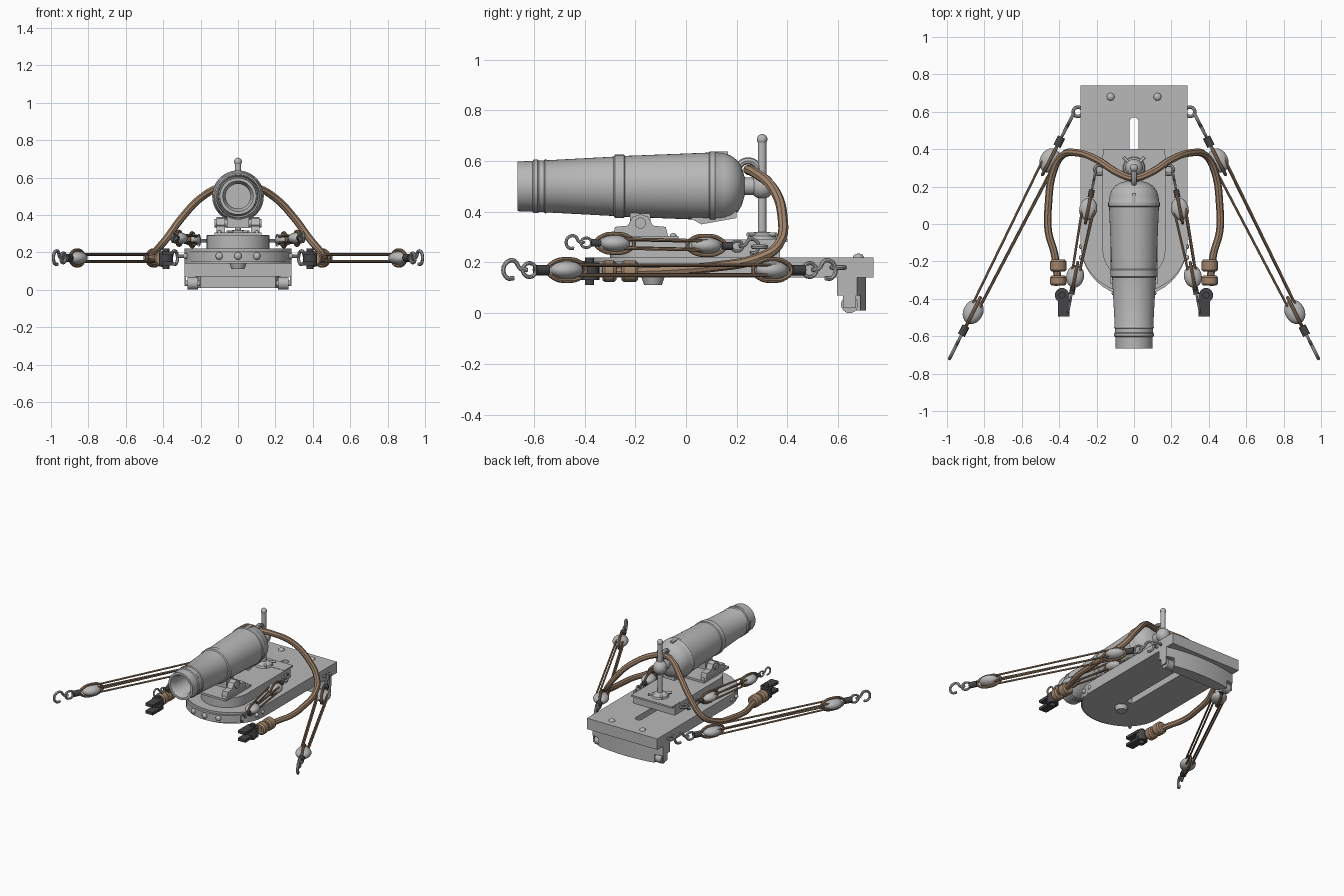
import bpy, bmesh, math
from mathutils import Vector, Matrix

if "Cube" in bpy.data.objects:
    bpy.data.objects.remove(bpy.data.objects["Cube"], do_unlink=True)


def material(name, rgb):
    m = bpy.data.materials.new(name)
    m.use_nodes = True
    m.diffuse_color = (*rgb, 1)
    m.node_tree.nodes["Principled BSDF"].inputs["Base Color"].default_value = (*rgb, 1)
    return m


GREY = material("plain_grey", (0.48, 0.48, 0.48))
ROPE = material("rope_brown", (0.36, 0.235, 0.15))
DARK = material("dark_iron", (0.06, 0.06, 0.065))
parts = []
SIDES = ((1, "left"), (-1, "right"))


def add(name, bm, mat):
    bmesh.ops.recalc_face_normals(bm, faces=bm.faces)
    me = bpy.data.meshes.new(name)
    bm.to_mesh(me)
    bm.free()
    me.materials.append(mat)
    ob = bpy.data.objects.new(name, me)
    bpy.context.collection.objects.link(ob)
    parts.append(ob)
    return ob


def prism(name, outline, z0, z1, mat=GREY, matrix=Matrix()):
    bm = bmesh.new()
    face = bm.faces.new([bm.verts.new((x, y, z0)) for x, y in outline])
    ext = bmesh.ops.extrude_face_region(bm, geom=[face])["geom"]
    bmesh.ops.translate(bm, vec=(0, 0, z1 - z0),
                        verts=[g for g in ext if isinstance(g, bmesh.types.BMVert)])
    bm.transform(matrix)
    return add(name, bm, mat)


def box(name, lo, hi, mat=GREY):
    return prism(name, [(lo[0], lo[1]), (hi[0], lo[1]), (hi[0], hi[1]), (lo[0], hi[1])],
                 lo[2], hi[2], mat)


def lathe(name, profile, origin, axis, mat=GREY, n=24):
    """Revolve (distance, radius) pairs about an axis."""
    bm = bmesh.new()
    rings = []
    for t, r in profile:
        if r == 0:
            rings.append([bm.verts.new((0, 0, t))] * n)
        else:
            rings.append([bm.verts.new((r * math.cos(a), r * math.sin(a), t))
                          for a in (math.tau * i / n for i in range(n))])
    for a, b in zip(rings, rings[1:]):
        for i in range(n):
            j = (i + 1) % n
            bm.faces.new(list(dict.fromkeys((a[i], a[j], b[j], b[i]))))
    q = Vector((0, 0, 1)).rotation_difference(Vector(axis))
    bm.transform(Matrix.Translation(origin) @ q.to_matrix().to_4x4())
    return add(name, bm, mat)


def rod(name, a, b, r, mat=GREY, n=20):
    d = Vector(b) - Vector(a)
    return lathe(name, [(0, 0), (0, r), (d.length, r), (d.length, 0)], a, d.normalized(), mat, n)


def ball(name, c, radii, mat=GREY, matrix=Matrix()):
    bm = bmesh.new()
    bmesh.ops.create_uvsphere(bm, u_segments=20, v_segments=12, radius=1)
    bm.transform(matrix @ Matrix.Translation(c) @ Matrix.Diagonal((*radii, 1)))
    return add(name, bm, mat)


def tube(name, points, r, mat=ROPE, closed=False, handle="AUTO"):
    cu = bpy.data.curves.new(name, "CURVE")
    cu.dimensions = "3D"
    cu.bevel_depth, cu.bevel_resolution, cu.resolution_u = r, 2, 5
    cu.use_fill_caps = not closed
    sp = cu.splines.new("BEZIER")
    sp.bezier_points.add(len(points) - 1)
    for bp, p in zip(sp.bezier_points, points):
        bp.co = p
        bp.handle_left_type = bp.handle_right_type = handle
    sp.use_cyclic_u = closed
    tmp = bpy.data.objects.new(name + "_path", cu)
    bpy.context.collection.objects.link(tmp)
    bpy.context.view_layer.update()
    me = bpy.data.meshes.new_from_object(tmp.evaluated_get(bpy.context.evaluated_depsgraph_get()))
    bpy.data.objects.remove(tmp, do_unlink=True)
    me.materials.clear()
    me.materials.append(mat)
    ob = bpy.data.objects.new(name, me)
    bpy.context.collection.objects.link(ob)
    parts.append(ob)


def ring(name, M, a, b, r, mat=GREY, shift=0, flat=False):
    """Oval loop in the frame M, standing upright unless flat."""
    pts = []
    for i in range(8):
        c, s = math.cos(math.tau * i / 8), math.sin(math.tau * i / 8)
        pts.append(M @ Vector((shift + a * c, b * s if flat else 0, 0 if flat else b * s)))
    tube(name, pts, r, mat, closed=True)


def rounded_bed(w, back, front, depth, n=20):
    """Plan outline with a square back and an elliptical front."""
    arc = [(w * math.cos(a), front + depth - depth * math.sin(a))
           for a in (math.pi * i / n for i in range(n + 1))]
    return [(w, back)] + arc + [(-w, back)]


# Slide bed with its long slot
bed = prism("slide_bed", rounded_bed(0.285, 0.74, -0.37, 0.26), 0.14, 0.22)
slot = [(0.025 * math.cos(a), 0.545 + 0.025 * math.sin(a)) for a in (math.pi * i / 8 for i in range(9))]
cutter = prism("slot_cutter", slot + [(-0.025, -0.05), (0.025, -0.05)], 0.1, 0.3)
mod = bed.modifiers.new("slot", "BOOLEAN")
mod.operation, mod.object, mod.solver = "DIFFERENCE", cutter, "EXACT"
bpy.context.view_layer.objects.active = bed
bpy.ops.object.modifier_apply(modifier="slot")
parts.remove(cutter)
bpy.data.objects.remove(cutter, do_unlink=True)
band = rounded_bed(0.285, -0.11, -0.388, 0.278)
prism("front_band", band, 0.15, 0.205)
lathe("pivot_bolt", [(0, 0), (0, 0.035), (0.03, 0.045), (0.03, 0)], (0, -0.13, 0.11), (0, 0, 1))
for x in (-0.1, 0, 0.1):
    ball("front_bolt", (x, -0.388 + x * x * 1.8, 0.18), (0.02, 0.015, 0.02))
for s, side in SIDES:
    ball(side + "_bed_bolt", (0.125 * s, 0.68, 0.22), (0.021, 0.021, 0.015))
    for y in (-0.12, -0.18):
        ball(side + "_side_bolt", (0.28 * s, y, 0.18), (0.015, 0.015, 0.015))

# Curved rear support and rollers
rear = [(0.285 * t / 5, 0.71 - 0.035 * (t / 5) ** 2) for t in range(-5, 6)]
prism("rear_support", rear + [(0.285, 0.595), (-0.285, 0.595)], 0.07, 0.14)
prism("rear_skirt", rear[1:-1] + [(0.2, 0.62), (-0.2, 0.62)], 0.01, 0.07)
for s, side in SIDES:
    rod(side + "_rear_roller", (0.215 * s, 0.645, 0.034), (0.27 * s, 0.645, 0.034), 0.034)
    rod(side + "_roller_axle", (0.2 * s, 0.645, 0.034), (0.285 * s, 0.645, 0.034), 0.015)
    box(side + "_roller_bracket", (0.278 * s, 0.62, 0.02), (0.285 * s, 0.67, 0.08))

# Upper carriage and trunnion bracket
prism("carriage", rounded_bed(0.168, 0.37, -0.3, 0.16), 0.22, 0.29)
box("carriage_rear_plate", (-0.165, 0.3, 0.28), (0.165, 0.4, 0.292))
box("bracket_base", (-0.125, -0.32, 0.29), (0.125, -0.03, 0.305))
side_turn = Matrix(((0, 0, 1, 0), (1, 0, 0, 0), (0, 1, 0, 0), (0, 0, 0, 1)))
cheek = [(-0.29, 0.3), (-0.07, 0.3), (-0.08, 0.34), (-0.13, 0.345), (-0.15, 0.38),
         (-0.18, 0.39), (-0.21, 0.38), (-0.23, 0.345), (-0.28, 0.34)]
for s, side in SIDES:
    prism(side + "_bracket_cheek", cheek, 0.07 * s, 0.115 * s, matrix=side_turn)
    for y in (-0.3, -0.05):
        ball(side + "_bracket_bolt", (0.1 * s, y, 0.305), (0.013, 0.013, 0.012))
rod("bracket_pin", (-0.125, -0.18, 0.355), (0.125, -0.18, 0.355), 0.022)
box("barrel_lug", (-0.06, -0.22, 0.33), (0.06, -0.14, 0.42))
under = [(0.0, 0.385), (0.06, 0.35), (0.2, 0.375), (0.2, 0.43), (0.0, 0.43)]
prism("breech_underplate", under, -0.045, 0.045, matrix=side_turn)

# Barrel with bore and reinforcing rings
barrel = [(-0.4, 0), (-0.4, 0.066), (-0.635, 0.066), (-0.665, 0.082), (-0.665, 0.098),
          (-0.605, 0.1), (-0.6, 0.106), (-0.585, 0.106), (-0.58, 0.102), (-0.56, 0.102),
          (-0.555, 0.107), (-0.545, 0.103), (-0.285, 0.117), (-0.28, 0.125), (-0.245, 0.125),
          (-0.24, 0.12), (0.09, 0.133), (0.095, 0.138), (0.115, 0.138), (0.12, 0.134),
          (0.15, 0.131), (0.18, 0.12), (0.205, 0.1), (0.22, 0.075), (0.23, 0.04), (0.235, 0)]
lathe("barrel", barrel, (0, 0, 0.5), (0, 1, 0), n=48)
box("vent_block", (-0.012, 0.1, 0.6), (0.012, 0.165, 0.638))

# Breech loop, elevating screw and handle
rod("breech_neck", (0, 0.2, 0.5), (0, 0.3, 0.5), 0.035)
ball("screw_boss", (0, 0.3, 0.5), (0.048, 0.048, 0.05))
ring("breech_loop", Matrix.Translation((0, 0.245, 0.56)) @ Matrix.Rotation(math.pi / 2, 4, "Z"),
     0.042, 0.04, 0.014)
rod("elevating_screw", (0, 0.3, 0.28), (0, 0.3, 0.68), 0.017)
ball("screw_knob", (0, 0.3, 0.685), (0.021, 0.021, 0.021))
lathe("screw_socket", [(0, 0), (0, 0.06), (0.015, 0.055), (0.03, 0.03), (0.03, 0)],
      (0, 0.3, 0.29), (0, 0, 1))
for k in range(4):
    a = math.pi * k / 2 + math.pi / 4
    tip = (0.08 * math.cos(a), 0.3 + 0.08 * math.sin(a), 0.31)
    rod("handle_spoke", (0, 0.3, 0.31), tip, 0.008)

# Heavy breeching rope running through the loop
half = [(0.08, 0.27, 0.555), (0.2, 0.345, 0.49), (0.3, 0.38, 0.385), (0.385, 0.365, 0.27),
        (0.432, 0.28, 0.215), (0.458, 0.1, 0.182), (0.458, -0.04, 0.17),
        (0.425, -0.16, 0.165), (0.405, -0.33, 0.165)]
path = [(-x, y, z) for x, y, z in reversed(half)] + [(0, 0.245, 0.565)] + half
tube("breeching_rope", path, 0.02)

# Rope seizings and dark hull brackets
for s, side in SIDES:
    for y0, y1 in ((-0.255, -0.19), (-0.33, -0.275)):
        lathe(side + "_seizing", [(0, 0), (0, 0.034), (0.01, 0.043), (y1 - y0 - 0.01, 0.043),
              (y1 - y0, 0.034), (y1 - y0, 0)], (0.405 * s, y0, 0.165), (0, 1, 0), ROPE)
    rod(side + "_shackle_pin", (0.385 * s, -0.38, 0.11), (0.385 * s, -0.38, 0.22), 0.018, DARK)
    rod(side + "_shackle_body", (0.385 * s, -0.38, 0.13), (0.385 * s, -0.38, 0.2), 0.038, DARK)
    for z in (0.13, 0.185):
        box(side + "_shackle_fork", (0.345 * s, -0.495, z), (0.405 * s, -0.37, z + 0.02), DARK)


def tackle_end(name, M, k):
    """Thimble, link and upright hook leading away from a block."""
    at = lambda x, z=0: M @ Vector((x * k, 0, z * k))
    rod(name + "_thimble", at(0.085), at(0.14), 0.021 * k, DARK)
    ring(name + "_link", M, 0.03 * k, 0.027 * k, 0.008 * k, shift=0.165 * k, flat=False)
    hook = ((0.175, 0), (0.205, 0.005), (0.23, 0.035), (0.258, 0.035), (0.28, 0.005),
            (0.265, -0.03), (0.235, -0.033))
    tube(name + "_hook", [at(x, z) for x, z in hook], 0.009 * k, GREY)


def tackle(name, b1, b2, k, k1, k2):
    """Two strapped blocks joined by running lines."""
    frames = []
    for a, b in ((b1, b2), (b2, b1)):
        d = (Vector(a) - Vector(b)).normalized()
        across = Vector((0, 0, 1)).cross(d).normalized()
        M = Matrix((d, across, d.cross(across))).transposed().to_4x4()
        M.translation = a
        frames.append(M)
    for M, where, ke in zip(frames, ("_rear", "_front"), (k1, k2)):
        ball(name + where + "_block", (0, 0, 0), (0.068 * k, 0.053 * k, 0.036 * k), GREY, M)
        ring(name + where + "_strop", M, 0.085 * k, 0.042 * k, 0.009 * k, ROPE)
        tackle_end(name + where, M, ke)
    for side, z in ((0.035, 0.018), (0.035, -0.018), (-0.035, 0.02), (-0.03, -0.02)):
        tube(name + "_line", [frames[0] @ Vector((0, side * k, z * k)),
             frames[1] @ Vector((0, -side * k * 0.6, z * k))], 0.0065, ROPE, handle="VECTOR")


# Tackles and their anchoring eyes on both sides
for s, side in SIDES:
    tackle(side + "_outer_tackle", (0.45 * s, 0.34, 0.17), (0.86 * s, -0.47, 0.17), 1, 1, 1)
    tackle(side + "_inner_tackle", (0.245 * s, 0.08, 0.267), (0.315 * s, -0.28, 0.275), 0.9, 0.75, 0.7)
    for label, x, y, z in (("bed", 0.3, 0.6, 0.18), ("carriage", 0.185, 0.29, 0.262)):
        ring(side + "_" + label + "_eye", Matrix.Translation((x * s, y, z)), 0.025, 0.025, 0.009,
             flat=True)

# Smooth shading with sharp edges kept
bpy.ops.object.select_all(action="DESELECT")
for ob in parts:
    ob.select_set(True)
bpy.context.view_layer.objects.active = bed
bpy.ops.object.shade_smooth_by_angle(angle=math.radians(35))
